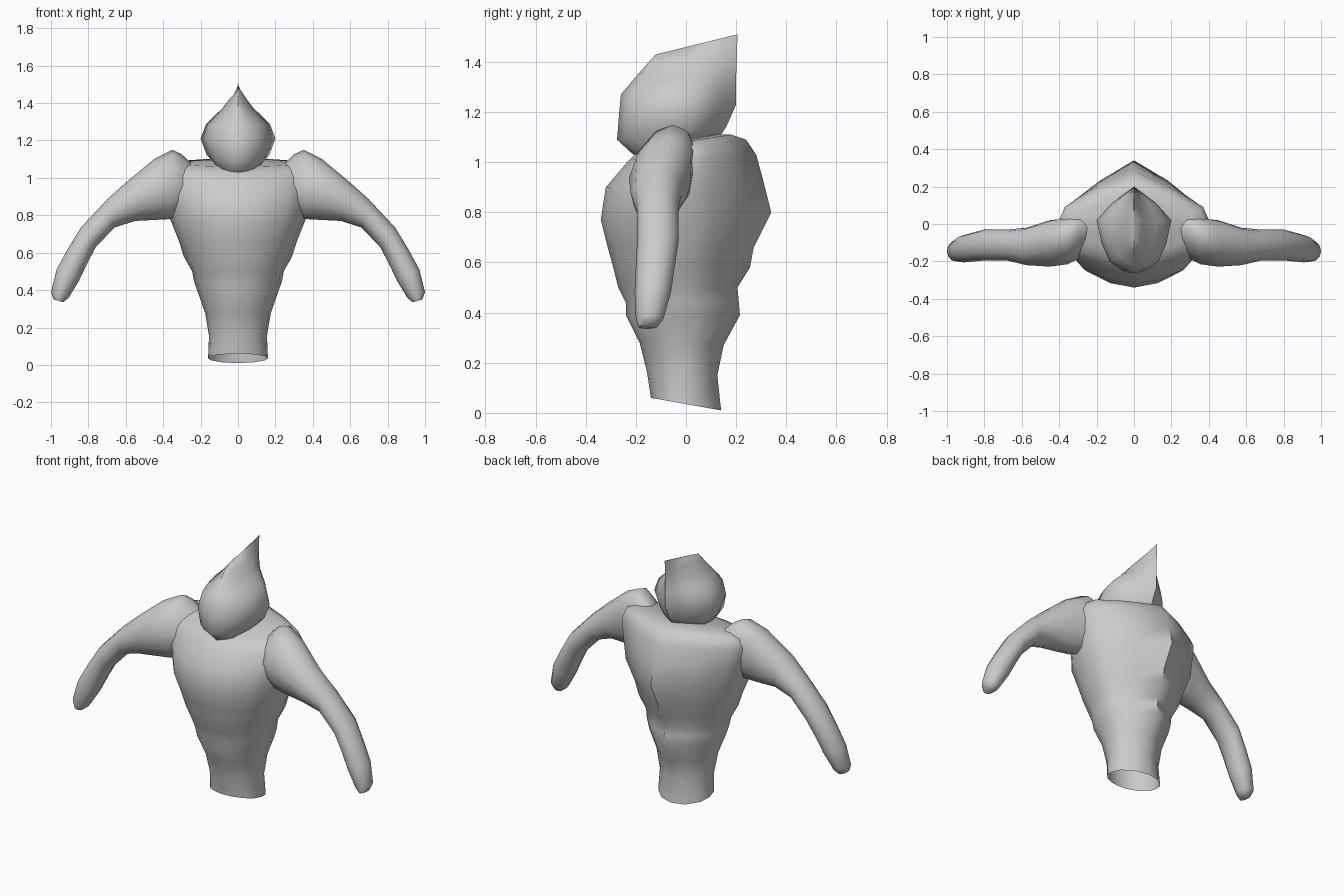
import bpy, bmesh, math

if "Cube" in bpy.data.objects:
    bpy.data.objects.remove(bpy.data.objects["Cube"])

grey = bpy.data.materials.new("plain_grey")
grey.diffuse_color = (0.6, 0.6, 0.6, 1)
grey.use_nodes = True
grey.node_tree.nodes["Principled BSDF"].inputs["Base Color"].default_value = grey.diffuse_color


def loft(name, rings, cap_start, cap_end, angle):
    """Skin a list of closed rings into one smooth object."""
    bm = bmesh.new()
    vr = [[bm.verts.new(p) for p in r] for r in rings]
    n = len(vr[0])
    for a, b in zip(vr, vr[1:]):
        for i in range(n):
            j = (i + 1) % n
            bm.faces.new((a[i], a[j], b[j], b[i]))
    if cap_start:
        bm.faces.new(vr[0][::-1])
    if cap_end:
        bm.faces.new(vr[-1])
    bmesh.ops.recalc_face_normals(bm, faces=bm.faces)
    me = bpy.data.meshes.new(name)
    bm.to_mesh(me)
    bm.free()
    me.materials.append(grey)
    ob = bpy.data.objects.new(name, me)
    bpy.context.collection.objects.link(ob)
    bpy.ops.object.select_all(action='DESELECT')
    ob.select_set(True)
    bpy.context.view_layer.objects.active = ob
    bpy.ops.object.shade_smooth_by_angle(angle=math.radians(angle))
    return ob


def mirrored_ring(half, zf, zb, w, yf, yb):
    """Half outline (x share, y share: negative front, positive back) mirrored over x."""
    pts = []
    for u, v in half:
        y = -yf * v if v < 0 else yb * v
        z = zf + (zb - zf) * (y - yf) / (yb - yf)
        pts.append((u * w, y, z))
    return pts + [(-x, y, z) for x, y, z in pts[-2:0:-1]]


# Torso: rounded at the waist, kite-shaped at the chest, open below
# columns: front height, back height, half width, front y, back y
torso = [
    (.06, .01, .16, -.14, .14), (.16, .15, .155, -.155, .125),
    (.28, .27, .175, -.185, .15), (.39, .39, .215, -.24, .215),
    (.44, .45, .235, -.24, .21), (.50, .50, .245, -.27, .205),
    (.58, .58, .29, -.29, .255), (.66, .66, .315, -.312, .27),
    (.77, .80, .365, -.34, .34), (.90, .92, .39, -.32, .31),
    (1.0, 1.03, .41, -.235, .28), (1.03, 1.09, .39, -.205, .24),
    (1.06, 1.11, .33, -.15, .18), (1.07, 1.11, .1, -.05, .1)]
rings = []
for row in torso:
    k = min(1, max(0, (row[0] - .06) / .5))  # 0 = round back, 1 = ridged back
    half = [(0, -1), (.35, -.93), (.7, -.74), (.93, -.42), (1, 0),
            (.9, .44 - .11 * k), (.5, .87 - .19 * k), (0, 1)]
    rings.append(mirrored_ring(half, *row))
loft("torso", rings, False, True, 50)

# Head: pointed hood with a sharp ridge swept to the back
head = [
    (1.03, 1.11, .13, -.21, .14), (1.09, 1.14, .168, -.275, .16),
    (1.18, 1.23, .20, -.268, .20), (1.27, 1.30, .17, -.26, .20),
    (1.315, 1.345, .125, -.222, .20), (1.36, 1.39, .08, -.183, .202),
    (1.40, 1.45, .045, -.148, .204), (1.43, 1.51, .003, -.12, .205)]
head_half = [(0, -1), (.35, -.9), (.65, -.75), (.86, -.4), (1, .1),
             (.6, .55), (.3, .78), (0, 1)]
loft("head", [mirrored_ring(head_half, *r) for r in head], True, True, 50)

# Arms: upper x, z, lower x, z, front y, back y of each cross-section
arm = [
    (.24, 1.07, .26, .84, -.16, .04), (.30, 1.125, .31, .80, -.19, .04),
    (.35, 1.15, .36, .78, -.215, .03), (.45, 1.10, .45, .775, -.228, .02),
    (.60, .975, .55, .77, -.22, -.02), (.70, .885, .66, .735, -.195, -.03),
    (.84, .735, .76, .63, -.195, -.03), (.91, .62, .805, .545, -.2, -.045),
    (.97, .51, .85, .45, -.205, -.06), (1.0, .39, .905, .36, -.2, -.09),
    (.985, .35, .935, .335, -.19, -.115)]
SIDES = 12
for name, s in (("right_arm", 1), ("left_arm", -1)):
    rings = []
    for xu, zu, xl, zl, yf, yb in arm:
        skew = .04 * max(0, 1 - max(0, xu - .35) / .3)  # shoulder peak sits further back
        ring = []
        for i in range(SIDES):
            a = math.tau * i / SIDES
            c, t = math.cos(a), (math.sin(a) + 1) / 2
            y = (yf + yb) / 2 + c * (yb - yf) / 2 + skew * max(0, math.sin(a))
            ring.append((s * (xl + (xu - xl) * t), min(y, .05), zl + (zu - zl) * t))
        rings.append(ring)
    loft(name, rings, False, True, 60)
